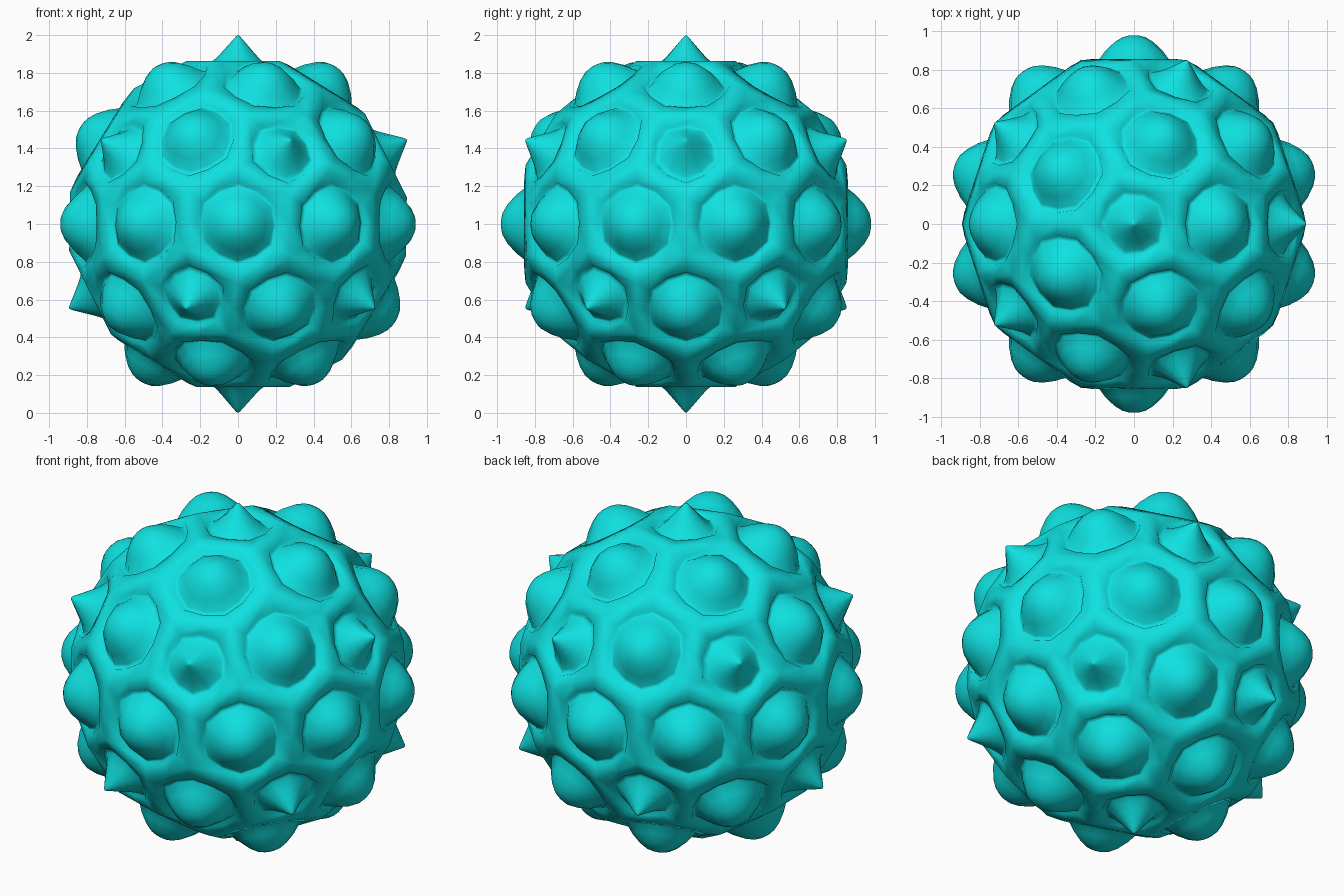
import bpy, bmesh, math
from mathutils import Vector

if "Cube" in bpy.data.objects:
    bpy.data.objects.remove(bpy.data.objects["Cube"])

FRAME_RADIUS = 0.905
# (fraction of cell rim radius, height above the ball centre), from rim to tip
DOME_RIM, DOME = 0.222, [(1.0, 0.857), (0.94, 0.838), (0.86, 0.848), (0.68, 0.900),
                         (0.46, 0.945), (0.27, 0.970), (0.13, 0.978)]
SPIKE_RIM, SPIKE = 0.180, [(1.0, 0.860), (0.93, 0.840), (0.80, 0.853), (0.66, 0.873),
                           (0.50, 0.903), (0.33, 0.938), (0.16, 0.973), (0.06, 0.993)]
DOME_TIP, SPIKE_TIP = 0.98, 1.0

teal = bpy.data.materials.new("turquoise")
teal.diffuse_color = (0.005, 0.75, 0.75, 1)
teal.use_nodes = True
teal.node_tree.nodes["Principled BSDF"].inputs["Base Color"].default_value = teal.diffuse_color


def add_cell(bm, normal, corners, rim, profile, tip):
    """One polygonal cell: flat border, shallow groove, then a raised bump."""
    # Border polygon with a point at the middle of each side
    border = []
    for a, b in zip(corners, corners[1:] + corners[:1]):
        border += [a, (a + b) / 2]
    flat = [p - normal * p.dot(normal) for p in border]
    mean = sum(p.length for p in flat) / len(flat)
    n = len(border)

    # Rings grow rounder towards the tip
    rings = [[bm.verts.new(p) for p in border]]
    for frac, height in profile:
        shape = 0.4 * frac
        ring = []
        for p in flat:
            r = rim * frac * (1 - shape + shape * p.length / mean)
            ring.append(bm.verts.new(p.normalized() * r + normal * height))
        rings.append(ring)

    for outer, inner in zip(rings, rings[1:]):
        for i in range(n):
            j = (i + 1) % n
            bm.faces.new((outer[i], outer[j], inner[j], inner[i]))
    top = bm.verts.new(normal * tip)
    for i in range(n):
        bm.faces.new((rings[-1][i], rings[-1][(i + 1) % n], top))


# Each point of a divided icosahedron is the centre of one cell
guide = bmesh.new()
bmesh.ops.create_icosphere(guide, subdivisions=2, radius=1)
shell = bmesh.new()
for v in guide.verts:
    normal = v.co.normalized()
    side = normal.orthogonal().normalized()
    up = normal.cross(side)
    corners = [f.calc_center_median().normalized() * FRAME_RADIUS for f in v.link_faces]
    corners.sort(key=lambda c: math.atan2(c.dot(up), c.dot(side)))
    if len(corners) == 5:      # pointed spikes in the pentagons
        add_cell(shell, normal, corners, SPIKE_RIM, SPIKE, SPIKE_TIP)
    else:                      # rounded domes in the hexagons
        add_cell(shell, normal, corners, DOME_RIM, DOME, DOME_TIP)
guide.free()

# Join the cells into one closed shell resting on the ground
bmesh.ops.remove_doubles(shell, verts=shell.verts, dist=0.0005)
bmesh.ops.translate(shell, verts=shell.verts, vec=Vector((0, 0, 1)))
for f in shell.faces:
    f.smooth = True
mesh = bpy.data.meshes.new("spiked_ball")
shell.to_mesh(mesh)
shell.free()
mesh.materials.append(teal)
ball = bpy.data.objects.new("spiked_ball", mesh)
bpy.context.collection.objects.link(ball)
